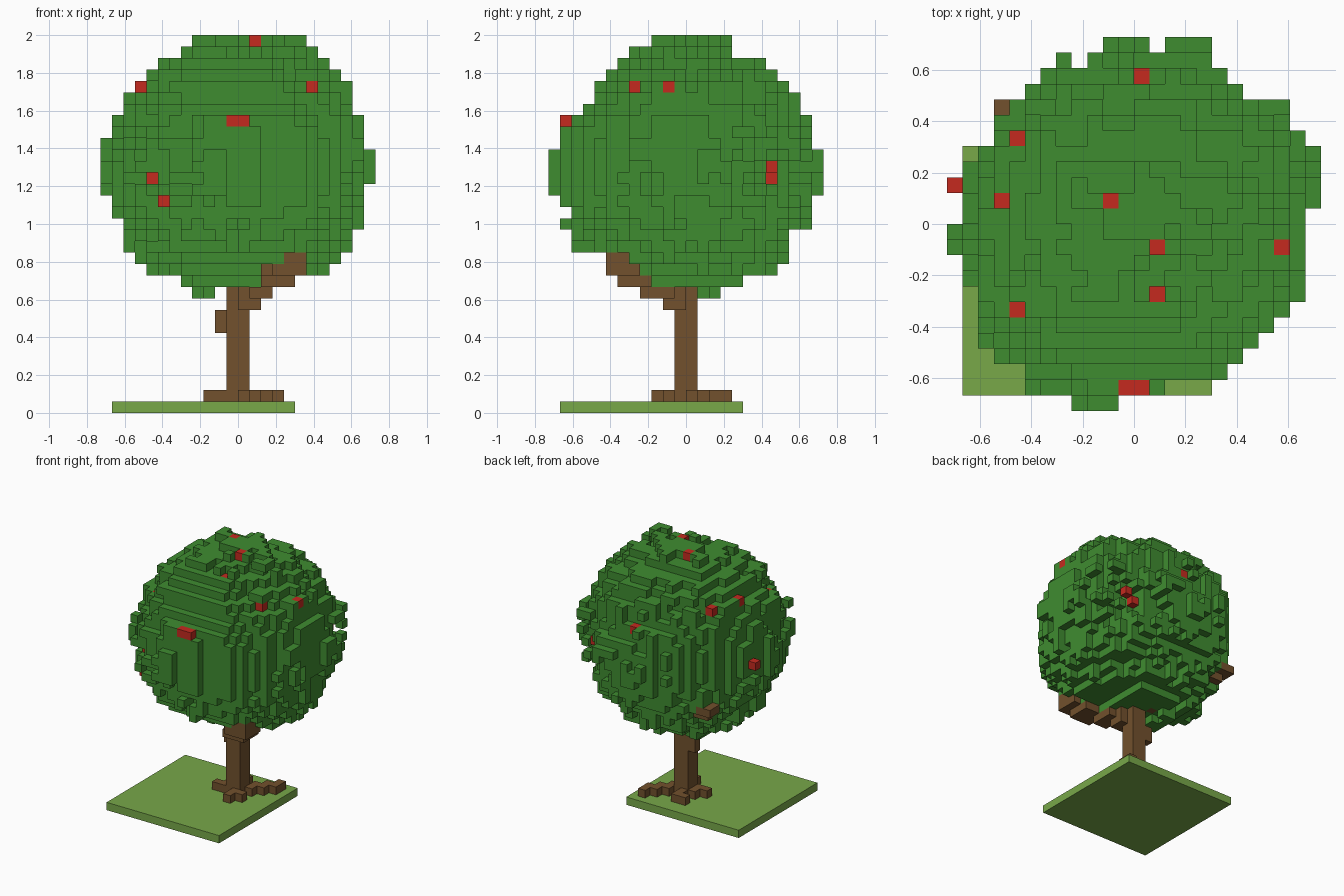
import bpy, bmesh, math
from mathutils import Vector, noise

if "Cube" in bpy.data.objects:
    bpy.data.objects.remove(bpy.data.objects["Cube"])

U = 2 / 33          # edge of one block


def material(name, r, g, b):
    col = [((c / 255 + 0.055) / 1.055) ** 2.4 for c in (r, g, b)] + [1]
    m = bpy.data.materials.new(name)
    m.use_nodes = True
    m.diffuse_color = col
    m.node_tree.nodes["Principled BSDF"].inputs["Base Color"].default_value = col
    return m


leaf = material("leaf_green", 63, 140, 48)
grass = material("grass_green", 120, 168, 73)
bark = material("bark_brown", 114, 81, 45)
red = material("apple_red", 197, 42, 31)


def box(x0, x1, y0, y1, z0, z1):
    """Blocks in a box, upper limits excluded."""
    return {(x, y, z) for x in range(x0, x1) for y in range(y0, y1) for z in range(z0, z1)}


# Crown outline as (start, end) block ranges
FRONT = [(-4, -2), (-5, 3), (-8, 8), (-9, 9), (-10, 10), (-10, 10), (-10, 11), (-11, 11),
         (-11, 11), (-12, 11), (-12, 12), (-12, 12), (-12, 12), (-12, 11), (-11, 11),
         (-11, 11), (-10, 10), (-10, 10), (-9, 10), (-8, 9), (-7, 8), (-5, 7), (-4, 6)]
SIDE = [(-2, 3), (-3, 5), (-4, 8), (-7, 9), (-10, 9), (-10, 9), (-11, 11), (-10, 11),
        (-11, 11), (-12, 12), (-12, 12), (-12, 12), (-12, 12), (-11, 11), (-11, 11),
        (-11, 11), (-9, 10), (-8, 10), (-8, 9), (-7, 8), (-6, 7), (-5, 4), (-3, 4)]
TOP = [(-4, -1), (-7, 2), (-7, 6), (-9, 7), (-10, 8), (-10, 9), (-10, 10), (-10, 11),
       (-11, 11), (-11, 11), (-12, 11), (-12, 11), (-11, 11), (-11, 12), (-12, 12), (-11, 12),
       (-10, 12), (-9, 11), (-9, 10), (-8, 10), (-7, 7), (-6, 6), (-5, 5), (-2, 5)]
GAPS = {(1, 11), (-4, 10)}

# Apples: block position and the axes along which they lie open
APPLES = [(0, 9, 25, "z"), (-8, 5, 28, "z"), (-12, 2, 21, "z"), (-9, 1, 28, "yz"),
          (-2, 1, 32, "z"), (1, -2, 32, "yz"), (9, -2, 28, "xz"), (1, -5, 30, "z"),
          (-8, -6, 26, "z"), (-1, -11, 25, "yz"), (0, -11, 25, "xyz"), (6, -5, 28, "xy"),
          (-8, -8, 20, "y"), (-7, -10, 18, "y"), (6, 7, 20, "x"), (7, 7, 21, "x")]
# Leaf blocks that partly hide an apple
COVERS = {(1, 9, 25), (-8, 1, 28), (9, -3, 28), (1, -6, 30), (2, -5, 30), (-8, -7, 26),
          (6, -5, 29), (2, -2, 32)}


def allowed(x, y, z):
    if not (10 <= z < 33 and -12 <= y < 12) or (x, y) in GAPS:
        return False
    if z == 32 and abs(7 * x + 5 * y) > 25:     # slanting top ridge
        return False
    f, s, t = FRONT[z - 10], SIDE[z - 10], TOP[y + 12]
    return f[0] <= x < f[1] and s[0] <= y < s[1] and t[0] <= x < t[1]


def from_centre(c):
    return Vector(c[:3]) + Vector((0.5, 0.5, -21))


def excess(c):
    """Distance outside the rough ball, which dips and swells at the apples."""
    p = from_centre(c)
    limit = 11.3 + 0.6 * noise.noise(p * 0.3) + 1.0 * noise.noise(p * 0.8 + Vector((9, 3, 5)))
    for a in APPLES:
        q = from_centre(a)
        limit += (q.length - 11.1) * math.exp(-(p - q).length_squared / 9)
    return p.length - limit


# Rough ball of leaves
space = {c for c in box(-12, 12, -12, 12, 10, 33) if allowed(*c)}
outside = {c: excess(c) for c in sorted(space)}
canopy = {c for c in space if outside[c] < 0}

# Extra leaf clumps that complete the outline along each axis
for axis in range(3):
    def flat(c):
        return c[:axis] + c[axis + 1:]
    seen = {flat(c) for c in canopy}
    missing = {}
    for c in outside:
        if flat(c) not in seen:
            missing.setdefault(flat(c), []).append(c)
    for cells in missing.values():
        canopy.update(sorted(cells, key=outside.get)[:2])

# Trunk, knot and roots
trunk = box(-1, 1, -1, 1, 1, 20) | box(-2, -1, 0, 1, 7, 9)
for x, y in [(1, 0), (1, 1), (2, 1), (2, 2), (3, 2), (3, 3), (-2, -1), (-3, -1), (-2, 0),
             (0, -2), (0, -3), (1, -2), (-1, 1), (-1, 2), (-2, 2)]:
    trunk.add((x, y, 1))

# Thick front branch and thin back branch
branches = (box(0, 2, -2, 0, 9, 11) | box(1, 3, -4, -1, 10, 11) | box(2, 5, -6, -3, 11, 12)
            | box(2, 4, -5, -3, 12, 13) | box(3, 6, -7, -4, 12, 13) | box(4, 6, -7, -5, 13, 14))
start, tip = Vector((-1, 0, 11)), Vector((-9, 7, 16))
for i in range(25):
    branches.add(tuple(round(v) for v in start.lerp(tip, i / 24)))
branches |= {(-9, 6, 16), (-8, 7, 16)}
# Clear the leaves in front of the thick branch
for x, y, z in box(2, 6, -7, -3, 11, 14) & branches:
    canopy -= {(x, y - k, z) for k in range(1, 8)}

# Clear the leaves along the open axes of the apples
apples = {a[:3] for a in APPLES}
for x, y, z, axes in APPLES:
    for a in axes:
        dx, dy, dz = {"x": (1, 0, 0), "y": (0, -1, 0), "z": (0, 0, 1)}[a]
        canopy -= {(x + k * dx, y + k * dy, z + k * dz) for k in range(1, 12)}
canopy |= COVERS

branches -= trunk
canopy -= trunk | branches | apples
solid = canopy | trunk | branches | apples


def build(name, cells, mat):
    """Mesh the exposed faces of a set of blocks."""
    bm = bmesh.new()
    verts = {}
    for c in sorted(cells):
        for a in range(3):
            for side in (0, 1):
                n = list(c)
                n[a] += 2 * side - 1
                if tuple(n) in solid:
                    continue
                ring = []
                for i, j in ((0, 0), (1, 0), (1, 1), (0, 1)):
                    q = list(c)
                    q[a] += side
                    q[(a + 1) % 3] += i
                    q[(a + 2) % 3] += j
                    q = tuple(q)
                    if q not in verts:
                        verts[q] = bm.verts.new(Vector(q) * U)
                    ring.append(verts[q])
                bm.faces.new(ring if side else ring[::-1])
    me = bpy.data.meshes.new(name)
    bm.to_mesh(me)
    bm.free()
    me.materials.append(mat)
    ob = bpy.data.objects.new(name, me)
    bpy.context.collection.objects.link(ob)


build("leaf_crown", canopy, leaf)
build("trunk_and_roots", trunk, bark)
build("branches", branches, bark)
build("apples", apples, red)

# Lawn slab
bpy.ops.mesh.primitive_cube_add(size=1, location=(-3 * U, -3 * U, U / 2))
slab = bpy.context.object
slab.name = "lawn"
slab.scale = (16 * U, 16 * U, U)
slab.data.materials.append(grass)
